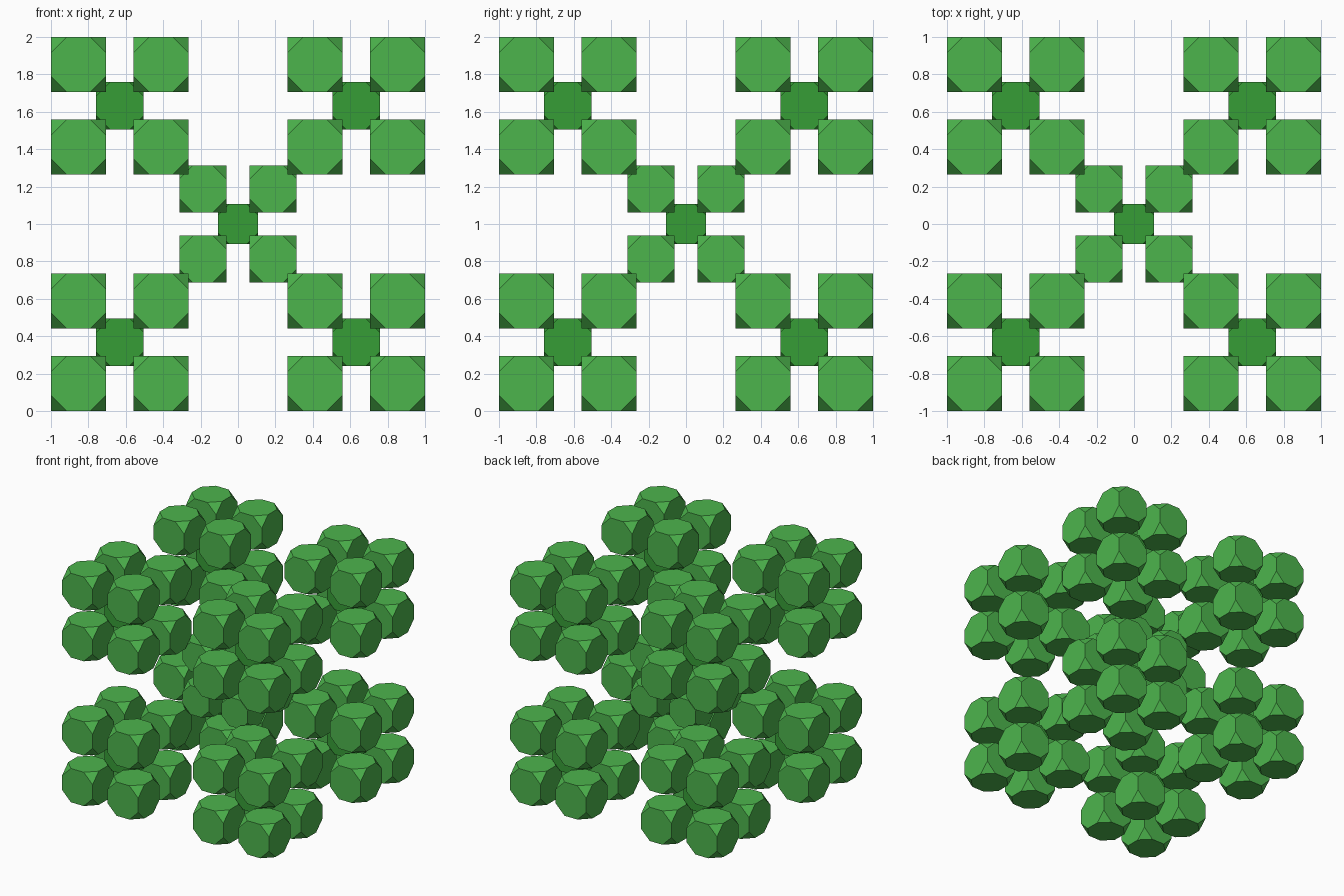
import bpy, bmesh
from itertools import product
from mathutils import Vector

if "Cube" in bpy.data.objects:
    bpy.data.objects.remove(bpy.data.objects["Cube"])

CUT = 0.42          # half-length of the edge left between two cut corners (unit half-size cube)


def green(name, color):
    mat = bpy.data.materials.new(name)
    mat.diffuse_color = color
    mat.use_nodes = True
    mat.node_tree.nodes["Principled BSDF"].inputs["Base Color"].default_value = mat.diffuse_color
    return mat


def truncated_cube_mesh(name, mat):
    """Cube of half-size 1 with its eight corners sliced off."""
    bm = bmesh.new()
    for sx, sy, sz in product((-1, 1), repeat=3):
        for p in ((1, 1, CUT), (1, CUT, 1), (CUT, 1, 1)):
            bm.verts.new((sx * p[0], sy * p[1], sz * p[2]))
    bmesh.ops.convex_hull(bm, input=bm.verts[:])
    bmesh.ops.dissolve_limit(bm, angle_limit=0.01, verts=bm.verts[:], edges=bm.edges[:])
    bmesh.ops.recalc_face_normals(bm, faces=bm.faces[:])
    me = bpy.data.meshes.new(name)
    bm.to_mesh(me)
    bm.free()
    me.materials.append(mat)
    return me


def place(name, mesh, center, half):
    ob = bpy.data.objects.new(name, mesh)
    ob.location = center
    ob.scale = (half,) * 3
    bpy.context.collection.objects.link(ob)


core_mesh = truncated_cube_mesh("core", green("dark_green", (0.037, 0.34, 0.037, 1)))
corner_mesh = truncated_cube_mesh("corner", green("light_green", (0.073, 0.46, 0.073, 1)))
CORNERS = [Vector(c) for c in product((-1, 1), repeat=3)]


def cluster(name, center, core_half, corner_half, offset):
    """A core cube with a larger cube touching each of its cut corners."""
    place(name + "_core", core_mesh, center, core_half)
    for c in CORNERS:
        place(name + "_corner_cube", corner_mesh, center + c * offset, corner_half)


# Middle cluster, then a larger cluster on each of its eight corners
middle = Vector((0, 0, 1))
cluster("middle_cluster", middle, 0.1075, 0.126, 0.188)
for c in CORNERS:
    cluster("outer_cluster", middle + c * 0.632, 0.126, 0.1475, 0.2205)
